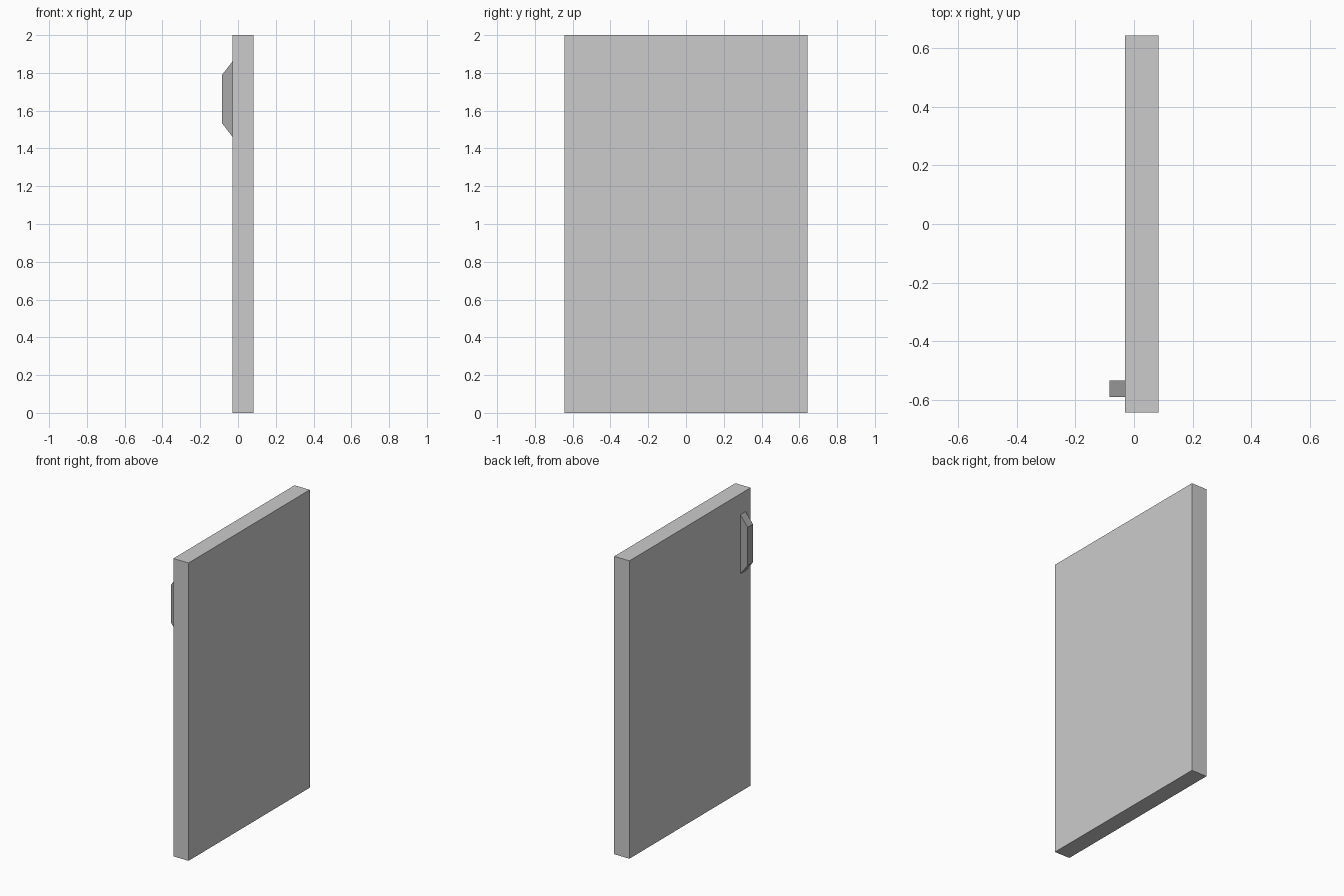
import bpy
import bmesh

if "Cube" in bpy.data.objects:
    bpy.data.objects.remove(bpy.data.objects["Cube"])


def prism(name, profile, y0, y1):
    """Extrude an x/z outline from y0 to y1."""
    bm = bmesh.new()
    face = bm.faces.new([bm.verts.new((x, y0, z)) for x, z in profile])
    ext = bmesh.ops.extrude_face_region(bm, geom=[face])
    verts = [v for v in ext["geom"] if isinstance(v, bmesh.types.BMVert)]
    bmesh.ops.translate(bm, vec=(0, y1 - y0, 0), verts=verts)
    bmesh.ops.recalc_face_normals(bm, faces=bm.faces)
    mesh = bpy.data.meshes.new(name)
    bm.to_mesh(mesh)
    bm.free()
    obj = bpy.data.objects.new(name, mesh)
    bpy.context.collection.objects.link(obj)
    return obj


# Door slab
prism("door_panel", [(-0.03, 0), (0.083, 0), (0.083, 2), (-0.03, 2)], -0.643, 0.643)

# Tapered pull handle
handle = prism("door_handle",
               [(-0.03, 1.463), (-0.03, 1.86), (-0.084, 1.79), (-0.084, 1.533)],
               -0.59, -0.534)
dark = bpy.data.materials.new("dark_grey")
dark.diffuse_color = (0.4, 0.4, 0.4, 1)
dark.use_nodes = True
dark.node_tree.nodes["Principled BSDF"].inputs["Base Color"].default_value = dark.diffuse_color
handle.data.materials.append(dark)
